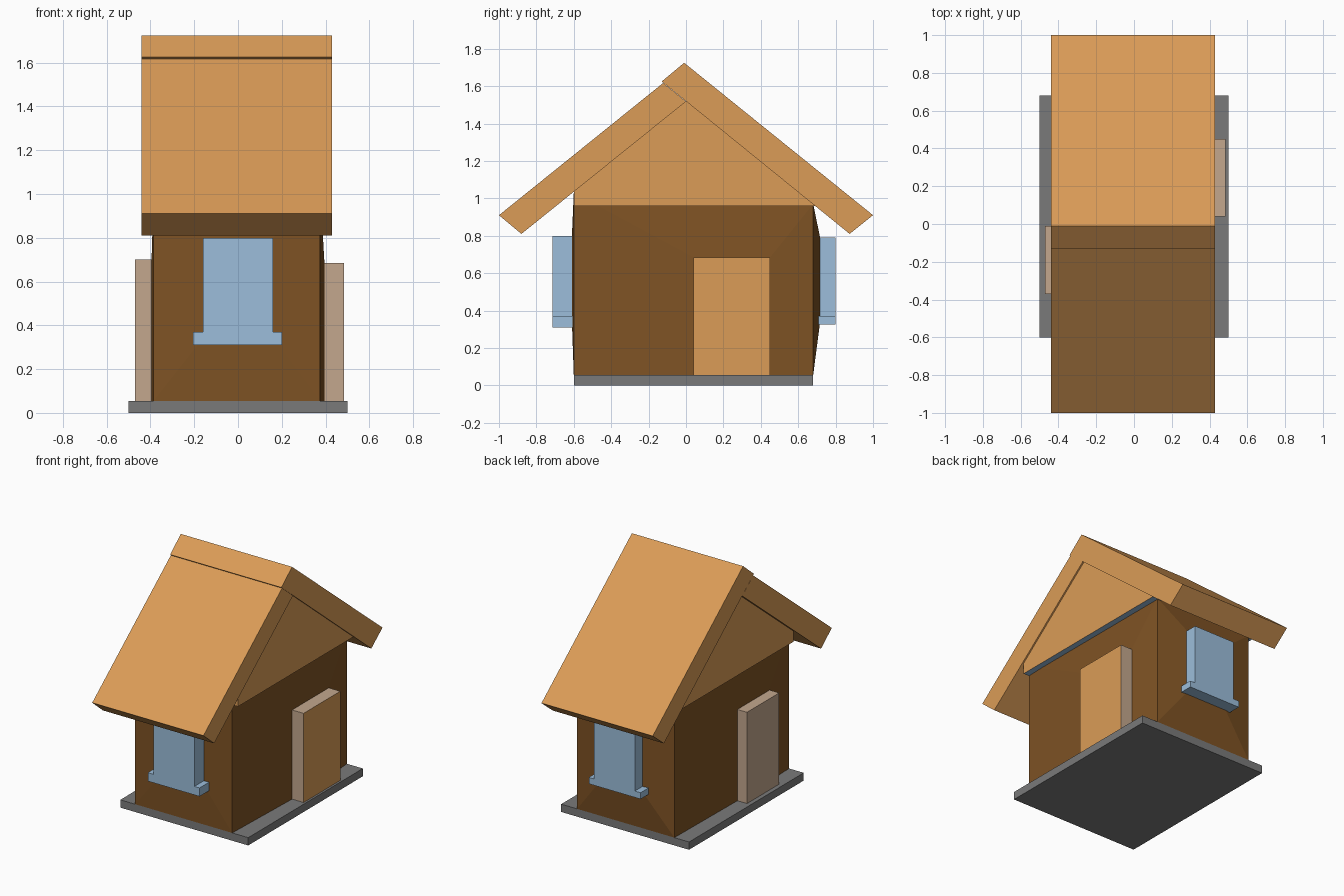
import bpy, bmesh

if "Cube" in bpy.data.objects:
    bpy.data.objects.remove(bpy.data.objects["Cube"])


def mat(name, rgb):
    m = bpy.data.materials.new(name)
    lin = [((c / 255 + 0.055) / 1.055) ** 2.4 for c in rgb]
    m.diffuse_color = (*lin, 1)
    m.use_nodes = True
    m.node_tree.nodes["Principled BSDF"].inputs["Base Color"].default_value = m.diffuse_color
    return m


ORANGE = mat("orange wood", (219, 156, 87))
BROWN = mat("dark brown wood", (127, 83, 36))
BLUE = mat("pale blue glass", (156, 190, 219))
GREY = mat("grey stone", (122, 122, 122))
TAN = mat("tan wood", (195, 167, 141))


def make(name, verts, faces, *mats):
    bm = bmesh.new()
    vs = [bm.verts.new(v) for v in verts]
    for f in faces:
        bm.faces.new([vs[i] for i in f])
    bmesh.ops.recalc_face_normals(bm, faces=bm.faces[:])
    me = bpy.data.meshes.new(name)
    bm.to_mesh(me)
    bm.free()
    for m in mats:
        me.materials.append(m)
    ob = bpy.data.objects.new(name, me)
    bpy.context.collection.objects.link(ob)
    return ob


def prism(name, axis, profile, a, b, *mats):
    """Extrude a profile along x (profile yz) or y (profile xz)."""
    n = len(profile)
    put = (lambda p, t: (t, *p)) if axis == "x" else (lambda p, t: (p[0], t, p[1]))
    verts = [put(p, t) for t in (a, b) for p in profile]
    faces = [range(n), range(n, 2 * n)]
    faces += [(i, (i + 1) % n, n + (i + 1) % n, n + i) for i in range(n)]
    return make(name, verts, faces, *mats)


def box(name, x, y, z, *mats):
    return prism(name, "x", [(y[0], z[0]), (y[1], z[0]), (y[1], z[1]), (y[0], z[1])], *x, *mats)


# stone base
box("base", (-0.5, 0.5), (-0.6, 0.68), (0, 0.055), GREY)

# walls: each side slopes out slightly to the opening it carries
x0, x1, y0, y1, zb = -0.385, 0.375, -0.6, 0.68, 0.055
zf, zk = 1.03, 0.97
verts = [(x0, y0, zb), (x1, y0, zb), (x1, y1, zb), (x0, y1, zb),
         (x0, y0, zf), (x1, y0, zf), (x1, y1, zk), (x0, y1, zk)]
faces = [(0, 1, 2, 3), (4, 5, 6, 7)]
openings = [
    ((0, 1, 5, 4), [(-0.16, -0.61, 0.34), (0.16, -0.61, 0.34), (0.16, -0.61, 0.8), (-0.16, -0.61, 0.8)]),
    ((1, 2, 6, 5), [(0.395, 0.04, zb), (0.395, 0.45, zb), (0.395, 0.45, 0.685), (0.395, 0.04, 0.685)]),
    ((2, 3, 7, 6), [(0.155, 0.717, 0.34), (-0.155, 0.717, 0.34), (-0.155, 0.717, 0.79), (0.155, 0.717, 0.79)]),
    ((3, 0, 4, 7), [(-0.395, -0.01, zb), (-0.395, -0.37, zb), (-0.395, -0.37, 0.7), (-0.395, -0.01, 0.7)]),
]
for ring, inner in openings:
    s = len(verts)
    verts += inner
    for i in range(4):
        j = (i + 1) % 4
        faces.append((ring[i], ring[j], s + j, s + i))
make("walls", verts, faces, BROWN)

# gable block under the roof, with a blue underside
gable = prism("gable", "x", [(-0.6, 0.96), (0.69, 0.96), (0, 1.52), (-0.6, 1.035)], -0.42, 0.42, ORANGE, BLUE)
for p in gable.data.polygons:
    if p.normal.z < -0.9:
        p.material_index = 1

# roof slabs: the back one overlaps the front one at the ridge
prism("roof_back", "x", [(-0.01, 1.725), (1.0, 0.91), (0.875, 0.81), (-0.13, 1.625)], -0.44, 0.43, ORANGE)
prism("roof_front", "x", [(-1.0, 0.91), (-0.88, 0.81), (0.0, 1.518), (-0.122, 1.617)], -0.44, 0.43, ORANGE)

# doors: only the right one has an orange outer face
door = box("right_door", (0.37, 0.485), (0.04, 0.45), (0.055, 0.685), TAN, ORANGE)
for p in door.data.polygons:
    if p.normal.x > 0.9:
        p.material_index = 1
box("left_door", (-0.47, -0.38), (-0.37, -0.01), (0.055, 0.7), TAN)

# windows with sills, each one inverted-T outline
for name, ya, yb, zs, zm, zt in (("front_window", -0.715, -0.6, 0.31, 0.37, 0.8),
                                 ("back_window", 0.69, 0.8, 0.325, 0.37, 0.79)):
    prism(name, "y", [(-0.205, zs), (0.2, zs), (0.2, zm), (0.16, zm), (0.16, zt),
                      (-0.16, zt), (-0.16, zm), (-0.205, zm)], ya, yb, BLUE)
